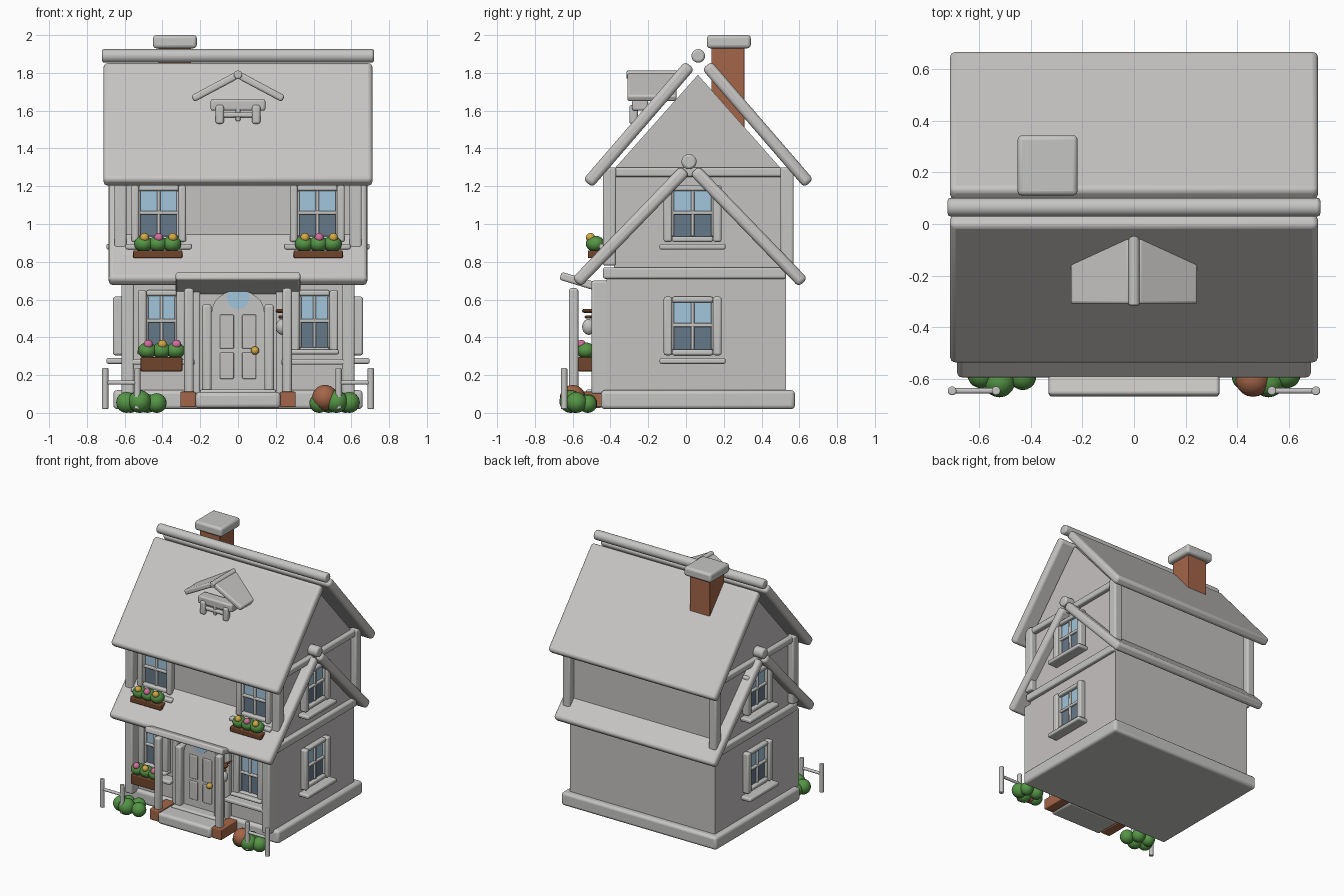
import bpy, math
from mathutils import Vector

if "Cube" in bpy.data.objects:
    bpy.data.objects.remove(bpy.data.objects["Cube"])


def material(name, r, g, b):
    m = bpy.data.materials.new(name)
    m.use_nodes = True
    m.diffuse_color = (r, g, b, 1)
    m.node_tree.nodes["Principled BSDF"].inputs["Base Color"].default_value = (r, g, b, 1)
    return m


WALL = material("plaster grey", 0.56, 0.54, 0.53)
ROOF = material("roof grey", 0.58, 0.565, 0.55)
TRIM = material("trim grey", 0.56, 0.56, 0.55)
BRICK = material("brick red", 0.37, 0.13, 0.065)
WOOD = material("dark wood", 0.16, 0.06, 0.025)
LEAF = material("leaf green", 0.09, 0.3, 0.06)
GLASS = material("sky glass", 0.36, 0.56, 0.72)
SHADE = material("lower glass", 0.13, 0.19, 0.25)
GOLD = material("gold", 0.65, 0.4, 0.06)
PINK = material("pink", 0.65, 0.16, 0.33)


def finish(ob, name, mat):
    ob.name = name
    ob.data.materials.append(mat)
    bpy.ops.object.shade_smooth_by_angle(angle=math.radians(40))
    return ob


def box(name, x, y, z, mat, bevel=0.01, tilt=0.0, axis=0):
    """Box from (low, high) pairs, rounded, optionally tilted about an axis."""
    spans = (x, y, z)
    bpy.ops.mesh.primitive_cube_add(size=1, location=[sum(s) / 2 for s in spans])
    ob = bpy.context.object
    ob.scale = [abs(s[1] - s[0]) for s in spans]
    bpy.ops.object.transform_apply(location=False, rotation=False, scale=True)
    ob.rotation_euler[axis] = tilt
    if bevel:
        mod = ob.modifiers.new("rounded", "BEVEL")
        mod.width, mod.segments = bevel, 3
    return finish(ob, name, mat)


def rod(name, a, b, r, mat):
    a, b = Vector(a), Vector(b)
    bpy.ops.mesh.primitive_cylinder_add(vertices=20, radius=r, depth=(b - a).length, location=(a + b) / 2)
    ob = bpy.context.object
    ob.rotation_euler = (b - a).to_track_quat("Z", "Y").to_euler()
    mod = ob.modifiers.new("rounded", "BEVEL")
    mod.width, mod.segments, mod.limit_method = r * 0.3, 2, "ANGLE"
    return finish(ob, name, mat)


def ball(name, c, r, mat, squash=1.0):
    bpy.ops.mesh.primitive_uv_sphere_add(segments=20, ring_count=12, radius=r, location=c)
    bpy.context.object.scale.z = squash
    return finish(bpy.context.object, name, mat)


def prism(name, outline, y, mat):
    """Extrude an (x, z) outline between two depths."""
    n = len(outline)
    verts = [(px, d, pz) for d in y for px, pz in outline]
    faces = [range(n), range(2 * n - 1, n - 1, -1)]
    faces += [(i, i + n, (i + 1) % n + n, (i + 1) % n) for i in range(n)]
    me = bpy.data.meshes.new(name)
    me.from_pydata(verts, [], [tuple(f) for f in faces])
    ob = bpy.data.objects.new(name, me)
    bpy.context.collection.objects.link(ob)
    bpy.ops.object.select_all(action="DESELECT")
    bpy.context.view_layer.objects.active = ob
    ob.select_set(True)
    return finish(ob, name, mat)


def slope(name, half, a, b, thick, mat):
    """Roof panel whose centre line runs from a to b in (y, z)."""
    dy, dz = b[0] - a[0], b[1] - a[1]
    cy, cz, ln = (a[0] + b[0]) / 2, (a[1] + b[1]) / 2, math.hypot(dy, dz)
    box(name, (-half, half), (cy - ln / 2, cy + ln / 2), (cz - thick / 2, cz + thick / 2),
        mat, thick * 0.35, math.atan2(dz, dy))


def window(name, side, u, wall, z0, z1, hw, frame, sill_drop):
    """Window on the front (side 0) or on the right/left wall (side 1/-1)."""
    def part(label, u0, u1, d, za, zb, mat, bevel=0.006):
        along, out = (u + u0, u + u1), (wall - 0.01, wall + d)
        if side == 0:
            box(name + label, along, (-out[1], -out[0]), (za, zb), mat, bevel)
        else:
            box(name + label, (side * out[0], side * out[1]), along, (za, zb), mat, bevel)
    mid, f = (z0 + z1) / 2 + 0.005, frame
    part("_lower_glass", -hw, hw, 0.008, z0, mid, SHADE, 0)
    part("_upper_glass", -hw, hw, 0.008, mid, z1, GLASS, 0)
    for s in (-1, 1):
        part("_jamb", s * hw if s > 0 else -hw - f, hw + f if s > 0 else -hw, 0.045, z0 - 0.03, z1 + 0.03, TRIM, 0.012)
        part("_sash", s * hw - 0.01, s * hw + 0.01, 0.025, z0, z1, TRIM)
    part("_mullion", -0.009, 0.009, 0.022, z0, z1, TRIM)
    part("_crossbar", -hw, hw, 0.024, mid - 0.01, mid + 0.01, TRIM)
    part("_head", -hw, hw, 0.035, z1, z1 + 0.03, TRIM, 0.01)
    part("_foot", -hw, hw, 0.035, z0 - 0.03, z0, TRIM, 0.01)
    part("_sill", -0.175, 0.175, 0.08, z0 - sill_drop - 0.03, z0 - sill_drop, TRIM, 0.01)


def flower_box(name, x, y, z, hw, h, colours):
    box(name, (x - hw, x + hw), (y - 0.04, y + 0.04), (z, z + h), WOOD, 0.006)
    for i, c in enumerate(colours):
        px = x + (i - 1) * 0.075
        ball(name + "_leaves", (px, y, z + h + 0.035), 0.05, LEAF, 0.85)
        ball(name + "_bloom", (px + 0.005, y - 0.025, z + h + 0.068), 0.024, c)


# Storeys and gable
box("foundation", (-0.66, 0.66), (-0.45, 0.577), (0.02, 0.12), TRIM, 0.02)
box("lower_walls", (-0.617, 0.617), (-0.42, 0.53), (0.1, 0.76), WALL, 0)
box("upper_walls", (-0.61, 0.61), (-0.38, 0.52), (0.74, 1.3), WALL, 0)
gable = prism("gable", [(-0.39, 1.28), (0.515, 1.28), (0.063, 1.79)], (-0.61, 0.61), WALL)
gable.rotation_euler.z = math.pi / 2

# Main roof and skirt roof
for tag, s in (("front", -1), ("back", 1)):
    slope(tag + "_main_roof", 0.712, (0.065 + s * 0.045, 1.84), (0.065 + s * 0.585, 1.215), 0.065, ROOF)
    slope(tag + "_skirt_roof", 0.685, (0.02 + s * 0.025, 1.285), (0.02 + s * 0.6, 0.69), 0.065, ROOF)
rod("main_ridge", (-0.72, 0.065, 1.89), (0.72, 0.065, 1.89), 0.036, TRIM)
rod("skirt_ridge", (-0.685, 0.016, 1.33), (0.685, 0.016, 1.33), 0.04, TRIM)

# Chimney
box("chimney_stack", (-0.42, -0.25), (0.135, 0.31), (1.5, 1.95), BRICK, 0.004)
box("chimney_cap", (-0.45, -0.218), (0.11, 0.343), (1.93, 2.0), TRIM, 0.018)

# Corner posts, belts and windows
for s in (-1, 1):
    for y in (-0.405, 0.535):
        box("upper_post", (s * 0.59, s * 0.655), (y - 0.035, y + 0.035), (0.78, 1.3), TRIM, 0.012)
    box("lower_post", (s * 0.55, s * 0.617), (-0.5, -0.41), (0.1, 0.7), TRIM, 0.012)
    box("eaves_belt", (s * 0.59, s * 0.645), (-0.41, 0.57), (1.25, 1.3), TRIM, 0.012)
    box("floor_belt", (s * 0.59, s * 0.645), (-0.44, 0.53), (0.71, 0.77), TRIM, 0.012)
    window("side_lower_window", s, 0.035, 0.617, 0.335, 0.585, 0.108, 0.045, 0.045)
    window("side_upper_window", s, 0.035, 0.617, 0.935, 1.175, 0.108, 0.045, 0.04)
    window("front_upper_window", 0, s * 0.42, 0.38, 0.935, 1.175, 0.105, 0.04, 0.04)
    window("front_lower_window", 0, s * 0.405, 0.42, 0.345, 0.62, 0.08, 0.045, 0.06)
    box("front_lower_ledge", (s * 0.405 - 0.13, s * 0.405 + 0.13), (-0.49, -0.41), (0.31, 0.335), TRIM, 0.01)
    flower_box("upper_flower_box", s * 0.425, -0.48, 0.82, 0.13, 0.04, (GOLD, PINK, GOLD))
flower_box("lower_flower_box", -0.405, -0.53, 0.22, 0.11, 0.075, (PINK, GOLD, PINK))

# Dormer
for s in (-1, 1):
    box("dormer_roof", (s * 0.125 - 0.13, s * 0.125 + 0.13), (-0.31, -0.05), (1.705, 1.743), ROOF, 0.012,
        s * math.radians(28), 1)
    box("dormer_post", (s * 0.075, s * 0.118), (-0.3, -0.255), (1.53, 1.63), TRIM, 0.012)
rod("dormer_ridge", (0, -0.315, 1.79), (0, -0.04, 1.79), 0.022, TRIM)
box("dormer_beam", (-0.145, 0.145), (-0.285, -0.2), (1.6, 1.66), WALL, 0.012)
box("dormer_sill", (-0.085, 0.085), (-0.29, -0.26), (1.565, 1.59), TRIM, 0.008)
box("dormer_mullion", (-0.012, 0.012), (-0.285, -0.26), (1.545, 1.62), TRIM, 0.005)

# Porch and steps
box("porch_roof", (-0.33, 0.33), (-0.67, -0.4), (0.665, 0.708), ROOF, 0.012, -math.radians(17))
for s in (-1, 1):
    box("porch_post", (s * 0.235, s * 0.285), (-0.62, -0.57), (0.1, 0.66), TRIM, 0.014)
    box("door_post", (s * 0.14, s * 0.19), (-0.5, -0.41), (0.1, 0.575), TRIM, 0.014)
    box("inner_post", (s * 0.2, s * 0.24), (-0.46, -0.41), (0.1, 0.66), TRIM, 0.01)
    box("step_brick", (s * 0.225, s * 0.305), (-0.64, -0.44), (0.03, 0.112), BRICK, 0.006)
box("front_step", (-0.225, 0.225), (-0.66, -0.44), (0.025, 0.11), TRIM, 0.02)
box("door_step", (-0.2, 0.2), (-0.53, -0.41), (0.08, 0.125), TRIM, 0.012)

# Arched door
arch = [(-0.14, 0.11), (0.14, 0.11)]
arch += [(0.14 * math.cos(i * math.pi / 12), 0.53 + 0.12 * math.sin(i * math.pi / 12)) for i in range(13)]
prism("door", arch, (-0.455, -0.41), TRIM)
for s in (-1, 1):
    for z in (0.18, 0.34):
        box("door_panel", (s * 0.022, s * 0.096), (-0.464, -0.45), (z, z + (0.14 if z < 0.3 else 0.18)), WALL, 0.006)
fan = [(0.06 * math.cos(i * math.pi / 10), 0.61 + 0.06 * math.sin(i * math.pi / 10)) for i in range(20)]
prism("door_light", fan, (-0.462, -0.45), GLASS)
ball("door_knob", (0.09, -0.475, 0.33), 0.022, GOLD)

# Lantern
ball("lantern_globe", (0.235, -0.515, 0.455), 0.035, TRIM, 1.2)
rod("lantern_cap", (0.235, -0.515, 0.5), (0.235, -0.515, 0.515), 0.022, WOOD)
rod("lantern_hood", (0.235, -0.515, 0.53), (0.235, -0.515, 0.55), 0.036, WOOD)
rod("lantern_arm", (0.235, -0.515, 0.54), (0.235, -0.41, 0.54), 0.008, WOOD)

# Garden bushes, clay pot and fences
for s in (-1, 1):
    for x, y, r in ((0.59, -0.58, 0.055), (0.52, -0.61, 0.06), (0.43, -0.59, 0.052), (0.48, -0.52, 0.05), (0.57, -0.52, 0.048)):
        ball("bush", (s * x, y, r), r, LEAF)
    for x in (0.533, 0.703):
        rod("fence_post", (s * x, -0.645, 0.02), (s * x, -0.645, 0.237), 0.017, TRIM)
    rod("fence_rail", (s * 0.52, -0.645, 0.16), (s * 0.715, -0.645, 0.16), 0.011, TRIM)
ball("clay_pot", (0.46, -0.6, 0.08), 0.068, BRICK)
